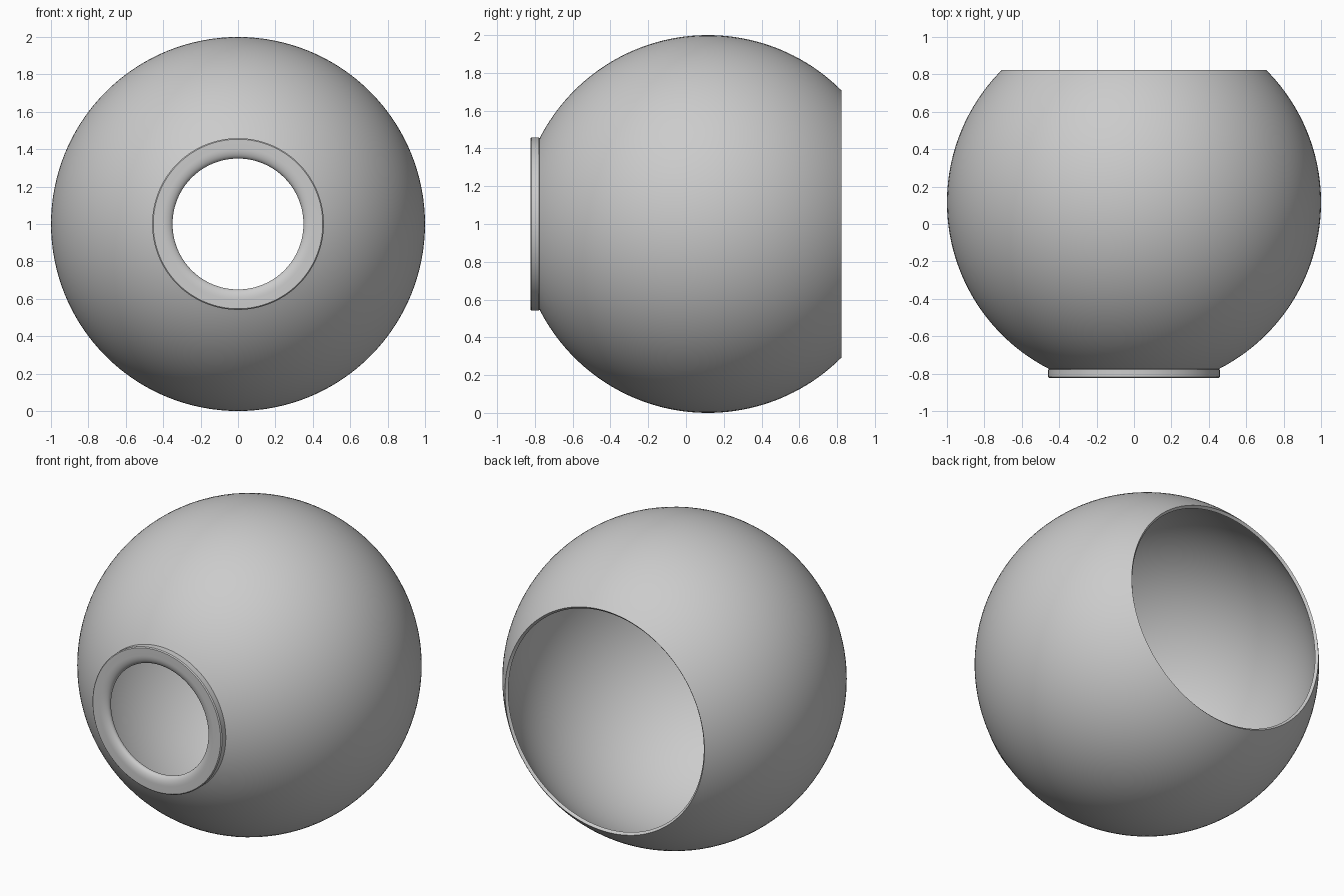
import bpy, bmesh
from math import sin, cos, pi, radians

if "Cube" in bpy.data.objects:
    bpy.data.objects.remove(bpy.data.objects["Cube"])

SEG = 128
CY = 0.116      # sphere centre along y


def lathe(name, profile):
    """Revolve a closed (radius, y) profile about the horizontal y axis."""
    bm = bmesh.new()
    rings = []
    for i in range(SEG):
        a = 2 * pi * i / SEG
        rings.append([bm.verts.new((r * cos(a), y, 1 + r * sin(a))) for r, y in profile])
    n = len(profile)
    for i in range(SEG):
        p, q = rings[i], rings[(i + 1) % SEG]
        for j in range(n):
            k = (j + 1) % n
            bm.faces.new((p[j], p[k], q[k], q[j]))
    bmesh.ops.recalc_face_normals(bm, faces=bm.faces)
    mesh = bpy.data.meshes.new(name)
    bm.to_mesh(mesh)
    bm.free()
    ob = bpy.data.objects.new(name, mesh)
    bpy.context.collection.objects.link(ob)
    bpy.ops.object.select_all(action='DESELECT')
    ob.select_set(True)
    bpy.context.view_layer.objects.active = ob
    bpy.ops.object.shade_smooth_by_angle(angle=radians(40))
    return ob


def arc(radius, start, end, steps):
    """Meridian arc, angle measured from the front (-y) pole."""
    out = []
    for i in range(steps + 1):
        t = radians(start + (end - start) * i / steps)
        out.append((radius * sin(t), CY - radius * cos(t)))
    return out


# hollow globe: open at the front for the collar and wide open at the back
lathe("globe_shell", arc(1.0, 27, 135, 54) + arc(0.98, 135, 27, 54))

# front collar: flat ring with a rounded inner lip and slightly eased outer edge
collar = [(0.459, -0.779), (0.459, -0.817), (0.453, -0.823), (0.405, -0.823)]
for i in range(1, 9):
    t = i / 8 * pi / 2
    collar.append((0.405 - 0.055 * sin(t), -0.793 - 0.030 * cos(t)))
collar += [(0.352, -0.783), (0.362, -0.775), (0.45, -0.775)]
lathe("front_collar", collar)
